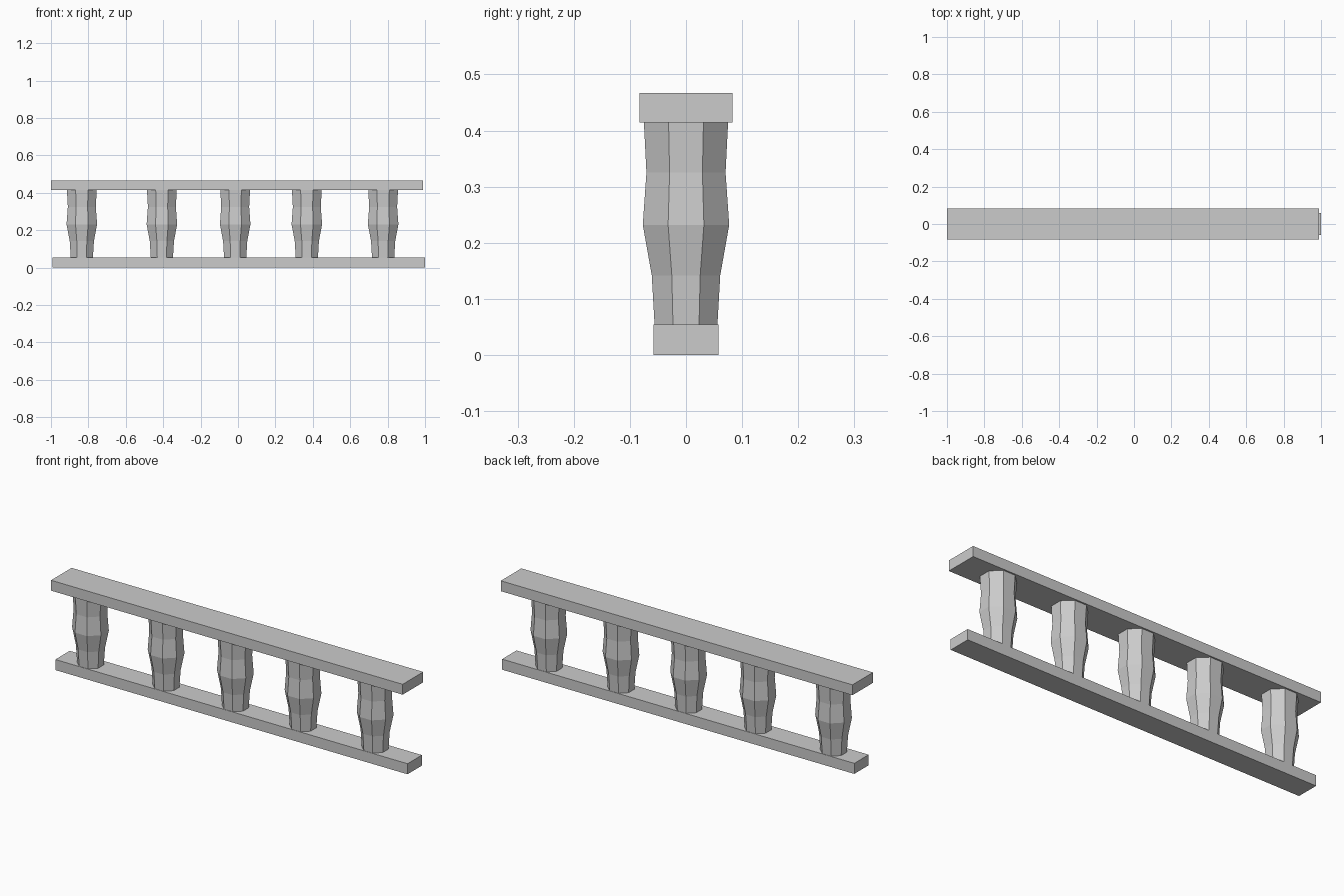
import bpy, bmesh, math

if "Cube" in bpy.data.objects:
    bpy.data.objects.remove(bpy.data.objects["Cube"])

SIDES = 8
# (height, half width across flats) up the baluster
PROFILE = [(0.054, 0.056), (0.142, 0.061), (0.232, 0.077), (0.325, 0.0705), (0.414, 0.075)]
X_STRETCH = 1.06


def add_object(name, bm):
    bmesh.ops.recalc_face_normals(bm, faces=bm.faces)
    mesh = bpy.data.meshes.new(name)
    bm.to_mesh(mesh)
    bm.free()
    obj = bpy.data.objects.new(name, mesh)
    bpy.context.collection.objects.link(obj)
    return obj


def rail(name, x0, x1, half_depth, z0, z1):
    bm = bmesh.new()
    bmesh.ops.create_cube(bm, size=1)
    bmesh.ops.scale(bm, vec=(x1 - x0, 2 * half_depth, z1 - z0), verts=bm.verts)
    bmesh.ops.translate(bm, vec=((x0 + x1) / 2, 0, (z0 + z1) / 2), verts=bm.verts)
    return add_object(name, bm)


def baluster(name, x):
    bm = bmesh.new()
    rings = []
    for z, apothem in PROFILE:
        r = apothem / math.cos(math.pi / SIDES)
        angles = [(i + 0.5) * math.tau / SIDES for i in range(SIDES)]
        rings.append([bm.verts.new((r * X_STRETCH * math.cos(a), r * math.sin(a), z))
                      for a in angles])
    for low, high in zip(rings, rings[1:]):
        for i in range(SIDES):
            j = (i + 1) % SIDES
            bm.faces.new((low[i], low[j], high[j], high[i]))
    bm.faces.new(rings[0][::-1])
    bm.faces.new(rings[-1])
    obj = add_object(name, bm)
    obj.location.x = x
    return obj


# Base and handrail
rail("bottom_rail", -0.993, 1.0, 0.058, 0.0, 0.054)
rail("top_rail", -1.0, 0.99, 0.083, 0.414, 0.467)

# Octagonal balusters, slightly unevenly spaced
for n, x in enumerate((-0.835, -0.407, -0.015, 0.368, 0.776), 1):
    baluster(f"baluster_{n}", x)
